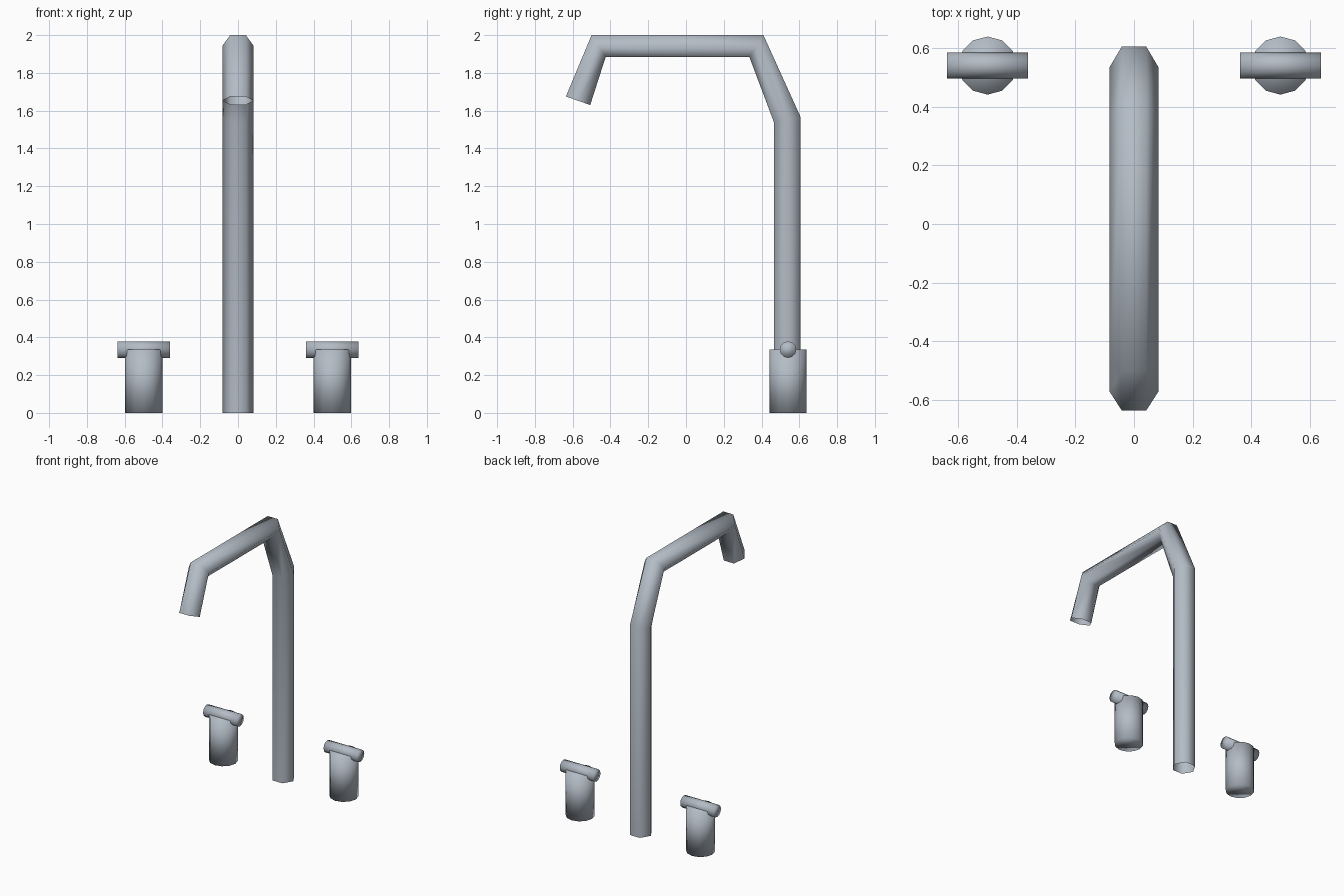
import bpy, bmesh, math
from mathutils import Matrix, Vector

cube = bpy.data.objects.get("Cube")
if cube:
    bpy.data.objects.remove(cube, do_unlink=True)

# Brushed steel, used on every part
steel = bpy.data.materials.new("brushed_steel")
steel.use_nodes = True
colour = (0.45, 0.50, 0.56, 1)
steel.diffuse_color = colour
steel.node_tree.nodes["Principled BSDF"].inputs["Base Color"].default_value = colour


def finish(name, bm):
    bmesh.ops.recalc_face_normals(bm, faces=bm.faces)
    for face in bm.faces:
        face.smooth = True
    mesh = bpy.data.meshes.new(name)
    bm.to_mesh(mesh)
    bm.free()
    mesh.materials.append(steel)
    obj = bpy.data.objects.new(name, mesh)
    bpy.context.collection.objects.link(obj)
    return obj


def cylinder(name, radius, length, centre, rotation=Matrix(), sides=12):
    bm = bmesh.new()
    spin = Matrix.Rotation(math.pi / 2, 4, "Z")
    bmesh.ops.create_cone(bm, cap_ends=True, segments=sides, radius1=radius,
                          radius2=radius, depth=length,
                          matrix=Matrix.Translation(centre) @ rotation @ spin)
    return finish(name, bm)


# Spout: open six-sided tube with mitred bends, given as outer and inner (y, z)
bends = [
    ((0.605, 0), (0.465, 0)),
    ((0.605, 1.57), (0.465, 1.54)),
    ((0.41, 2.0), (0.335, 1.885)),
    ((-0.50, 2.0), (-0.425, 1.885)),
    ((-0.636, 1.675), (-0.507, 1.63)),
]
bm = bmesh.new()
rings = []
for outer, inner in bends:
    outer, inner = Vector((0, *outer)), Vector((0, *inner))
    middle = (outer + inner) / 2
    reach = (outer - inner) / 2 / math.sin(math.pi / 3)
    ring = []
    for i in range(6):
        a = i * math.pi / 3
        side = Vector((0.083 * math.cos(a), 0, 0))
        ring.append(bm.verts.new(middle + side + reach * math.sin(a)))
    rings.append(ring)
for low, high in zip(rings, rings[1:]):
    for i in range(6):
        j = (i + 1) % 6
        bm.faces.new((low[i], low[j], high[j], high[i]))
finish("spout", bm)

# Two taps: a round body with a crossbar sunk halfway into its top
lay_along_x = Matrix.Rotation(math.pi / 2, 4, "Y")
for label, x in (("left", 0.499), ("right", -0.499)):
    cylinder(label + "_tap_body", 0.099, 0.335, (x, 0.54, 0.1675))
    cylinder(label + "_tap_crossbar", 0.044, 0.276, (x, 0.54, 0.335), lay_along_x)
